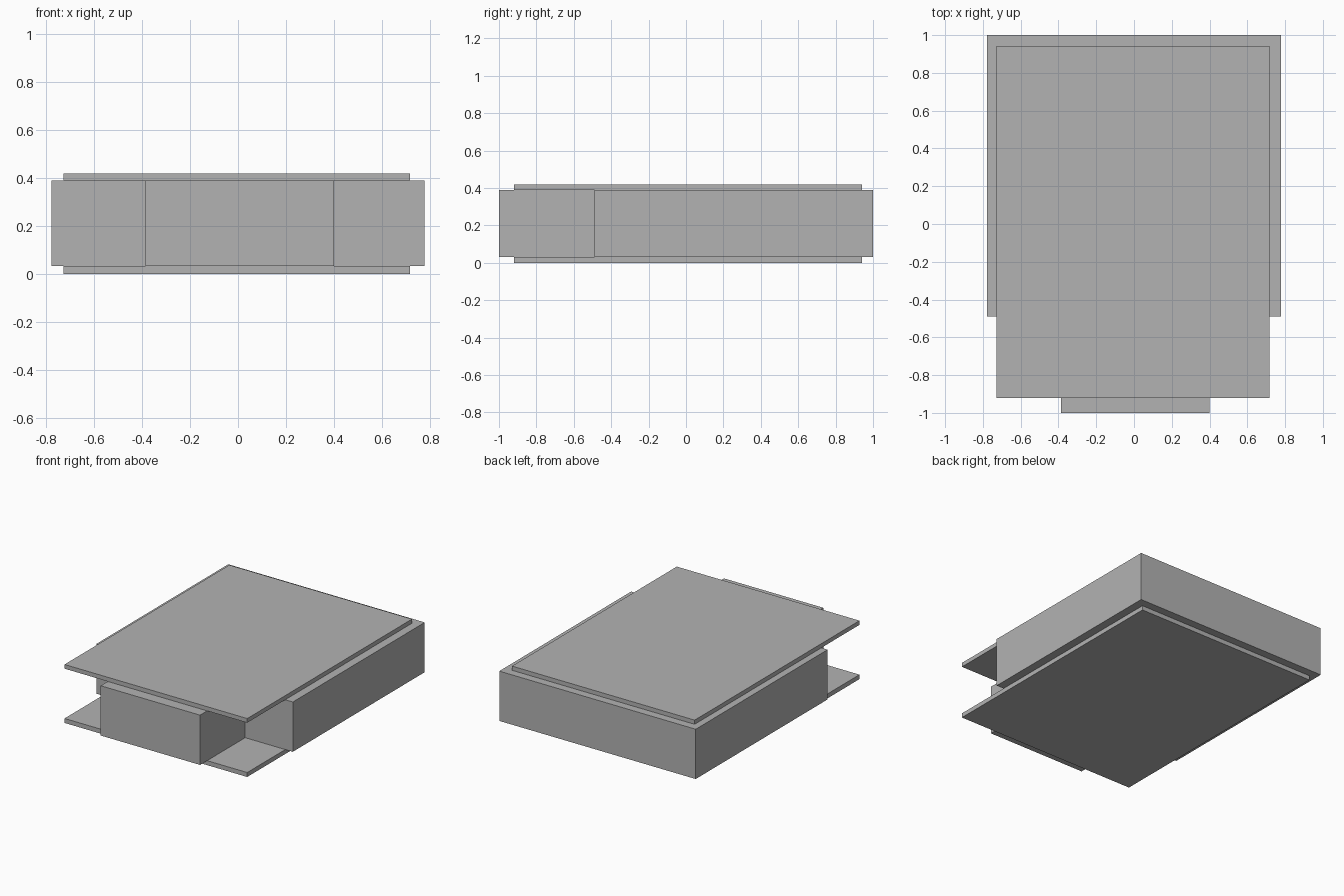
import bpy, bmesh

if "Cube" in bpy.data.objects:
    bpy.data.objects.remove(bpy.data.objects["Cube"])

# One plain grey for the whole model
grey = bpy.data.materials.new("plain grey")
grey.diffuse_color = (0.45, 0.45, 0.45, 1)
grey.use_nodes = True
grey.node_tree.nodes["Principled BSDF"].inputs["Base Color"].default_value = grey.diffuse_color


def extrude_outline(name, outline, z0, z1):
    """Solid prism from a flat xy outline."""
    bm = bmesh.new()
    base = bm.faces.new([bm.verts.new((x, y, z0)) for x, y in outline])
    top = bmesh.ops.extrude_face_region(bm, geom=[base], use_keep_orig=True)
    verts = [g for g in top["geom"] if isinstance(g, bmesh.types.BMVert)]
    bmesh.ops.translate(bm, verts=verts, vec=(0, 0, z1 - z0))
    bmesh.ops.recalc_face_normals(bm, faces=bm.faces)
    mesh = bpy.data.meshes.new(name)
    bm.to_mesh(mesh)
    bm.free()
    mesh.materials.append(grey)
    obj = bpy.data.objects.new(name, mesh)
    bpy.context.collection.objects.link(obj)
    return obj


# T-shaped core: wide rear body with a narrower front block
extrude_outline("core_body", [
    (-0.777, 1.0), (-0.777, -0.49), (-0.383, -0.49), (-0.386, -1.0),
    (0.40, -1.0), (0.40, -0.49), (0.777, -0.49), (0.777, 1.0)], 0.032, 0.388)

# Thin cover plates below and above the core
plate = [(-0.728, -0.92), (0.717, -0.92), (0.717, 0.942), (-0.728, 0.942)]
for name, z0, z1 in (("bottom_plate", 0.0, 0.032), ("top_plate", 0.388, 0.418)):
    extrude_outline(name, plate, z0, z1)
